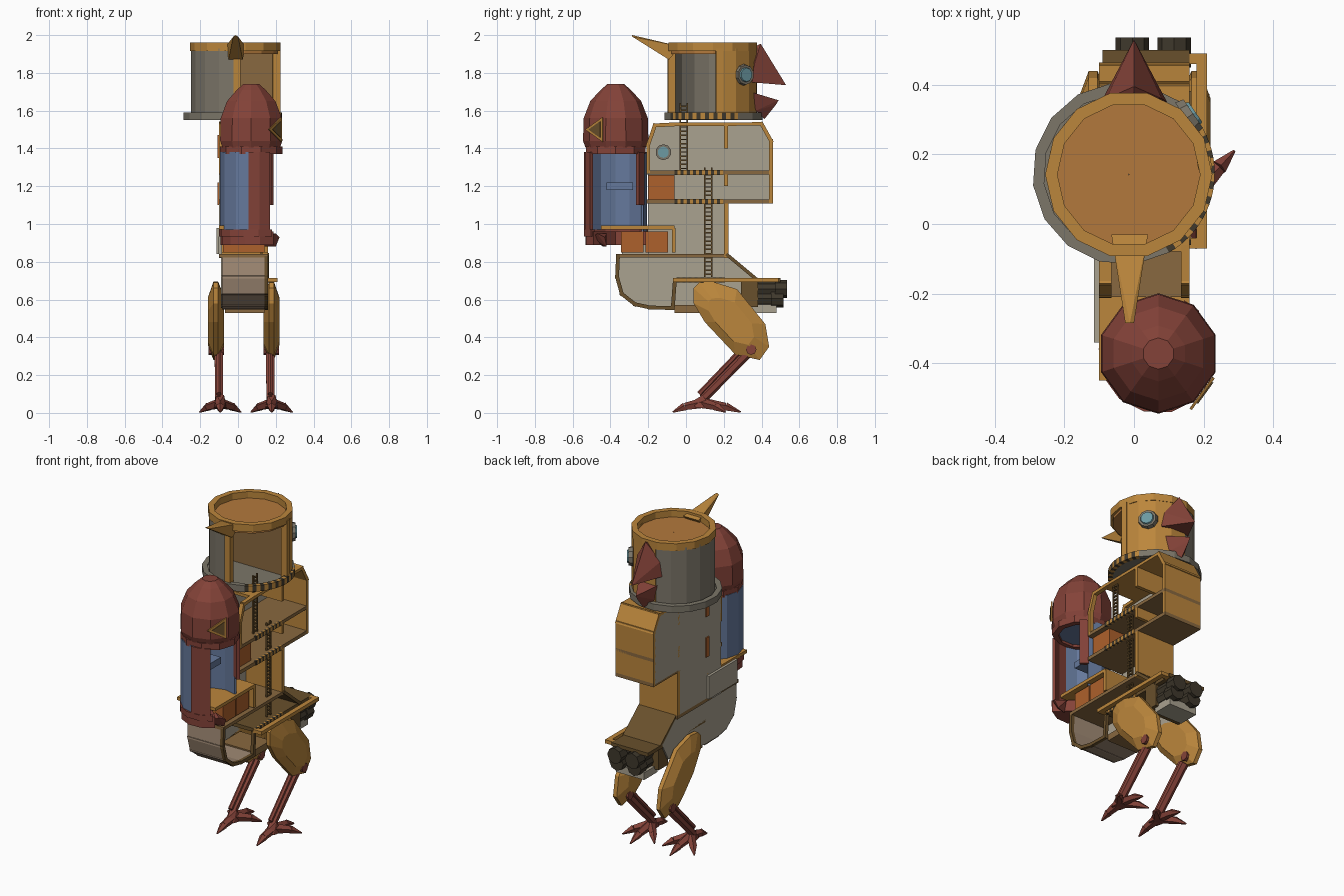
import bpy, bmesh
from math import sin, cos, radians
from mathutils import Vector, Matrix

if "Cube" in bpy.data.objects:
    bpy.data.objects.remove(bpy.data.objects["Cube"])

COLORS = dict(gold=(.50, .24, .045), red=(.23, .055, .04), wall=(.40, .36, .28), grey=(.20, .18, .14),
              blue=(.13, .19, .33), brown=(.14, .08, .025), orange=(.42, .12, .025), dark=(.05, .04, .025),
              tan=(.36, .26, .18), floor=(.25, .14, .05), teal=(.15, .32, .36), roof=(.45, .19, .045))
MATS = {}
for k, c in COLORS.items():
    MATS[k] = bpy.data.materials.new(k)
    MATS[k].diffuse_color = (*c, 1)


def make(name, bm, mat):
    bmesh.ops.recalc_face_normals(bm, faces=bm.faces[:])
    me = bpy.data.meshes.new(name)
    bm.to_mesh(me)
    bm.free()
    me.materials.append(MATS[mat])
    ob = bpy.data.objects.new(name, me)
    bpy.context.collection.objects.link(ob)
    return ob


def box(name, x, y, z, mat):
    bm = bmesh.new()
    bmesh.ops.create_cube(bm, size=1)
    for v in bm.verts:
        v.co = [(a + b) / 2 + c * (b - a) for (a, b), c in zip((x, y, z), v.co)]
    return make(name, bm, mat)


def prism(name, pts, x0, x1, mat):
    """Profile in (y, z) extruded along x."""
    bm = bmesh.new()
    a = [bm.verts.new((x0, *p)) for p in pts]
    b = [bm.verts.new((x1, *p)) for p in pts]
    n = len(pts)
    bm.faces.new(a)
    bm.faces.new(b)
    for i in range(n):
        bm.faces.new((a[i], a[(i + 1) % n], b[(i + 1) % n], b[i]))
    return make(name, bm, mat)


def band(name, pts, t, x0, x1, mat):
    """Plates of thickness t following a (y, z) path."""
    for p, q in zip(pts, pts[1:]):
        p, q = Vector(p), Vector(q)
        d = (q - p).normalized()
        n = Vector((-d.y, d.x)) * t / 2
        p, q = p - d * t / 2, q + d * t / 2
        prism(name, [p + n, q + n, q - n, p - n], x0, x1, mat)


def rod(name, p, q, r1, r2, mat, n=8):
    p, q = Vector(p), Vector(q)
    d = q - p
    bm = bmesh.new()
    m = Matrix.Translation((p + q) / 2) @ d.to_track_quat('Z', 'Y').to_matrix().to_4x4()
    bmesh.ops.create_cone(bm, cap_ends=True, segments=n, radius1=r1, radius2=r2, depth=d.length, matrix=m)
    return make(name, bm, mat)


def hull(name, pts, mat):
    bm = bmesh.new()
    for p in pts:
        bm.verts.new(p)
    bmesh.ops.convex_hull(bm, input=bm.verts[:])
    return make(name, bm, mat)


def arc(name, c, r0, r1, a0, a1, z0, z1, n, mat):
    """Curved wall: ring sector between two angles in degrees."""
    bm = bmesh.new()
    rows = []
    for i in range(n + 1):
        a = radians(a0 + (a1 - a0) * i / n)
        rows.append([bm.verts.new((c[0] + r * cos(a), c[1] + r * sin(a), z))
                     for r, z in ((r0, z0), (r1, z0), (r1, z1), (r0, z1))])
    for p, q in zip(rows, rows[1:]):
        for j in range(4):
            k = (j + 1) % 4
            bm.faces.new((p[j], p[k], q[k], q[j]))
    if abs(a1 - a0) < 360:
        bm.faces.new(rows[0])
        bm.faces.new(rows[-1])
    else:
        bmesh.ops.remove_doubles(bm, verts=bm.verts[:], dist=1e-5)
    return make(name, bm, mat)


# Head: round cabin, open on the front right, closed off behind the face
H, P = (-.015, .142), (-.03, .145)
arc("head_floor", P, .001, .25, 0, 360, 1.555, 1.58, 14, 'grey')
arc("head_floor_rim", P, .23, .262, 30, 300, 1.55, 1.59, 12, 'grey')
for i in range(18):
    arc("head_hazard_edge", P, .235, .262, -60 + 5 * i, -55 + 5 * i, 1.553, 1.59, 1, ('dark', 'gold')[i % 2])
arc("head_grey_wall", H, .22, .235, 100, 270, 1.58, 1.93, 8, 'grey')
arc("head_gold_wall", H, .22, .237, 8, 100, 1.58, 1.93, 4, 'gold')
for a in (4, 268):
    arc("head_post", H, .2, .24, a, a + 9, 1.58, 1.93, 1, 'gold')
box("head_partition", (-.23, .2), (.17, .185), (1.58, 1.91), 'floor')
arc("head_roof", H, .001, .225, 0, 360, 1.90, 1.92, 14, 'roof')
arc("head_roof_rim", H, .205, .24, 0, 360, 1.915, 1.96, 14, 'gold')
hull("horn", [(-.065, -.03, 1.94), (.04, -.03, 1.94), (-.05, -.09, 1.87), (.025, -.09, 1.87), (-.055, -.085, 1.945),
              (.03, -.085, 1.945), (-.025, -.285, 1.992), (0, -.285, 1.992), (-.012, -.285, 2)], 'gold')
hull("upper_beak", [(-.095, .35, 1.75), (.095, .35, 1.75), (-.08, .36, 1.84), (.08, .36, 1.84), (0, .395, 1.955),
                    (0, .365, 1.94), (0, .53, 1.735), (0, .5, 1.77)], 'red')
hull("lower_beak", [(-.08, .34, 1.70), (.08, .34, 1.70), (0, .49, 1.655), (0, .475, 1.63), (-.05, .37, 1.6),
                    (.05, .37, 1.6), (0, .415, 1.555), (0, .36, 1.63)], 'red')
d = Vector((cos(.6), sin(.6), 0))
e = Vector((.145, .30, 1.79))
rod("eye_rim", e + d * .005, e + d * .03, .058, .052, 'grey', 10)
rod("eye_lens", e + d * .025, e + d * .038, .042, .036, 'teal', 10)

# Capsule on the front, open to the right
C = (.07, -.372)
dome = [(1.405, .16), (1.44, .173), (1.56, .17), (1.65, .135), (1.71, .08), (1.74, .045)]
for (z0, r0), (z1, r1) in zip(dome, dome[1:]):
    bm = bmesh.new()
    bmesh.ops.create_cone(bm, cap_ends=(z1 == 1.74), segments=10, radius1=r0, radius2=r1, depth=z1 - z0,
                          matrix=Matrix.Translation((*C, (z0 + z1) / 2)))
    if z1 == 1.74:
        bmesh.ops.delete(bm, geom=[f for f in bm.faces if f.normal.z < -.9], context='FACES')
    make("capsule_dome", bm, 'red')
arc("capsule_ring", C, .13, .165, 0, 360, 1.37, 1.41, 10, 'red')
arc("capsule_ceiling", C, .001, .135, 0, 360, 1.385, 1.40, 10, 'blue')
arc("capsule_glass", C, .153, .165, 62, 270, .96, 1.38, 7, 'blue')
arc("capsule_front_panel", C, .15, .168, 265, 306, .96, 1.38, 2, 'red')
arc("capsule_rear_post", C, .15, .17, 46, 64, 1.1, 1.38, 1, 'red')
arc("capsule_base", C, .001, .165, 85, 315, .89, .96, 8, 'red')
arc("capsule_base_rim", C, .145, .172, 95, 310, .935, .97, 8, 'red')
hull("base_catch", [(.14, -.5, .93), (.2, -.47, .95), (.2, -.42, .88), (.14, -.44, .88), (.22, -.43, .93),
                    (.14, -.42, .95)], 'red')
box("capsule_bench", (-.05, .08), (-.42, -.28), (1.18, 1.22), 'blue')
d = Vector((cos(radians(-36)), sin(radians(-36)), 0))
side = Vector((-d.y, d.x, 0))
for r, off, m in ((.075, .165, 'gold'), (.05, .169, 'brown')):
    p = Vector((*C, 1.50)) + d * off
    hull("warning_sign", [p + d * o + side * r * cos(radians(a)) + Vector((0, 0, r * sin(radians(a))))
                          for o in (0, .008) for a in (180, 60, 300)], m)

# Torso: side wall on the left, rooms open to the right
L, R = -.1, .16
prism("torso_upper_wall", [(-.2, 1.27), (-.2, 1.42), (-.17, 1.52), (.40, 1.53), (.445, 1.44), (.445, 1.12), (-.2, 1.12)],
      L, L + .015, 'wall')
box("torso_lower_wall", (L, L + .015), (-.2, .215), (.82, 1.13), 'wall')
band("torso_roof", [(-.07, 1.527), (.40, 1.53)], .018, L, R, 'gold')
band("chest_panel", [(.40, 1.53), (.45, 1.44), (.45, 1.12)], .02, L, R, 'gold')
rib = [(-.2, 1.28), (-.2, 1.42), (-.165, 1.522), (-.07, 1.527)]
band("front_rib", rib, .02, R - .025, R, 'gold')
band("front_rib_left", rib, .02, L, L + .035, 'gold')
box("upper_floor", (L, R), (-.21, .46), (1.262, 1.282), 'floor')
box("middle_floor", (L, R), (-.21, .46), (1.108, 1.13), 'floor')
box("upper_partition", (L, R), (.2, .222), (1.40, 1.53), 'gold')
box("middle_partition", (L, R), (.2, .222), (1.2, 1.265), 'gold')
box("shaft_back_wall", (L, R), (.2, .225), (.82, 1.11), 'gold')
box("middle_room_crate", (-.08, .13), (-.2, -.06), (1.13, 1.26), 'orange')
for z in (1.47, 1.22):
    box("side_hatch", (L - .008, L), (-.075, -.045), (z - .12, z), 'orange')

# Low storage room under the capsule
box("store_ceiling", (-.1, .16), (-.45, -.06), (.972, .992), 'gold')
box("store_post", (-.1, .16), (-.075, -.055), (.85, .98), 'gold')
box("store_wall", (-.115, -.1), (-.34, -.06), (.84, .98), 'wall')
for y in (-.345, -.215):
    box("store_crate", (-.08, .14), (y, y + .12), (.85, .96), 'orange')

# Pelvis shell with sloped deck
curve = [(-.36, .83), (-.365, .72), (-.34, .63), (-.27, .575), (-.19, .558), (-.07, .555)]
prism("pelvis_side_wall", curve + [(.06, .57), (.3, .60), (.36, .71), (.22, .83)], -.09, -.075, 'wall')
band("pelvis_shell", curve, .016, -.085, .15, 'tan')
band("pelvis_rim", curve + [(-.06, .69)], .02, .14, .16, 'brown')
box("pelvis_roof", (-.1, .16), (-.37, .225), (.822, .842), 'floor')
box("deck", (-.09, .16), (-.06, .50), (.692, .714), 'brown')
box("deck_rail", (.18, .21), (-.07, .49), (.692, .714), 'gold')
for y in (-.07, .46):
    box("deck_rail_bracket", (.15, .19), (y, y + .03), (.692, .714), 'gold')
band("sloped_panel", [(.22, .835), (.37, .71)], .018, -.09, .165, 'brown')
box("hip_bar", (-.07, .14), (-.06, .12), (.53, .57), 'floor')

# Gun cluster at the back
box("gun_mount", (-.08, .16), (.29, .38), (.56, .70), 'brown')
box("gun_plate", (-.05, .14), (.35, .48), (.53, .575), 'wall')
for x in (-.005, .115):
    for z, y1 in ((.655, .53), (.605, .51)):
        rod("gun_barrel", (x, .34, z), (x, y1, z), .04, .04, 'dark')
        rod("gun_muzzle", (x, y1 - .06, z), (x, y1 + .005, z), .048, .048, 'dark')

# Striped floor edges
for z, y0 in ((1.272, -.06), (1.119, -.06), (.703, -.05)):
    for i in range(16):
        y = y0 + i * .016
        box("hazard_edge", (R - .01, R + .004), (y, y + .016), (z - .013, z + .013), ('dark', 'gold')[i % 2])

# Ladders
for y, z0, z1, x in ((-.012, 1.28, 1.64, .12), (.118, .72, 1.30, .12)):
    for s in (-.018, .018):
        box("ladder_rail", (x, x + .01), (y + s - .004, y + s + .004), (z0, z1), 'brown')
    for i in range(int((z1 - z0) / .022)):
        z = z0 + .01 + i * .022
        box("ladder_rung", (x, x + .01), (y - .018, y + .018), (z, z + .007), 'brown')

# Porthole in the upper room
rod("porthole_rim", (-.095, -.12, 1.38), (-.075, -.12, 1.38), .042, .042, 'grey', 10)
rod("porthole_glass", (-.095, -.12, 1.38), (-.07, -.12, 1.38), .03, .03, 'teal', 10)

# Legs, mirrored about the body centre line x = 0.03
thigh = [(.04, .66), (.07, .69), (.14, .695), (.27, .655), (.42, .47), (.44, .35), (.39, .28), (.26, .31), (.10, .48),
         (.04, .58)]
for s in (-1, 1):
    pts = []
    for o, k in ((.105, .65), (.135, 1), (.16, 1), (.19, .6)):
        pts += [(.03 + s * o, .24 + (y - .24) * k, .48 + (z - .48) * k) for y, z in thigh]
    hull("thigh", pts, 'gold')
    rod("knee_pin", (.03 + s * .105, .345, .335), (.03 + s * .187, .345, .335), .028, .028, 'red')
    a = .035 + s * .136
    rod("shin", (a, .32, .31), (a, .09, .075), .026, .024, 'red', 6)
    rod("shin_piston", (a, .29, .33), (a, .07, .10), .014, .014, 'red', 6)
    a += .007
    hull("ankle", [(a + dx, .09 + dy, z) for dx, dy, z in
                   ((-.03, -.04, .03), (.03, -.04, .03), (-.035, .04, .02), (.035, .04, .02), (-.02, 0, .095),
                    (.02, 0, .095), (0, -.06, .06))], 'red')
    for dx, dy in ((0, .2), (-.11, .12), (.11, .12), (0, -.16)):
        k = (a + dx * .6, .09 + dy * .6, .032)
        rod("toe", (a, .09, .05), k, .03, .021, 'red', 5)
        rod("claw", k, (a + dx, .09 + dy, .004), .024, .004, 'red', 5)

for m in bpy.data.materials:
    if m.users and not m.is_grease_pencil:
        m.use_nodes = True
        m.node_tree.nodes["Principled BSDF"].inputs["Base Color"].default_value = m.diffuse_color
